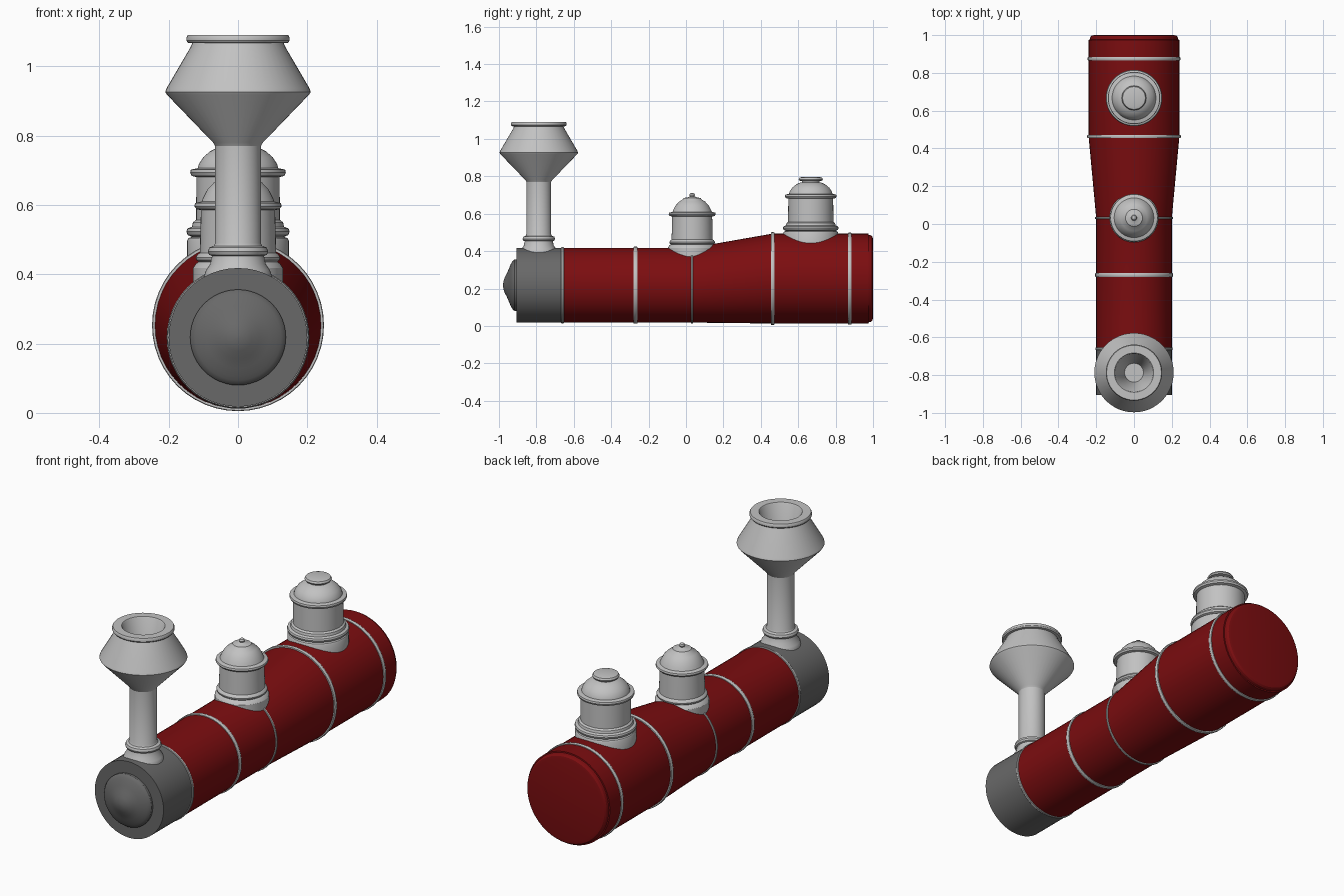
import bpy, math

def material(name, c):
    m = bpy.data.materials.new(name)
    m.diffuse_color = (*c, 1)
    return m

RED = material("deep red", (0.2, 0.004, 0.005))
LIGHT = material("light grey", (0.54, 0.54, 0.54))
DARK = material("dark grey", (0.14, 0.14, 0.14))
N = 48

def sweep(name, rings, mat, closed=False):
    """Join circular rings (r, point function) into one skin with end caps."""
    verts, faces = [], []
    for r, place in rings:
        for i in range(N):
            a = 2 * math.pi * i / N
            verts.append(place(r * math.cos(a), r * math.sin(a)))
    k = len(rings)
    for j in range(k if closed else k - 1):
        n = (j + 1) % k
        for i in range(N):
            i2 = (i + 1) % N
            faces.append((j * N + i, j * N + i2, n * N + i2, n * N + i))
    if not closed:
        faces.append(tuple(reversed(range(N))))
        faces.append(tuple(range((k - 1) * N, k * N)))
    me = bpy.data.meshes.new(name)
    me.from_pydata(verts, [], faces)
    me.materials.append(mat)
    ob = bpy.data.objects.new(name, me)
    bpy.context.collection.objects.link(ob)
    bpy.ops.object.select_all(action='DESELECT')
    ob.select_set(True)
    bpy.context.view_layer.objects.active = ob
    bpy.ops.object.shade_smooth_by_angle(angle=math.radians(30))
    return ob

def upright(name, y, profile, mat=LIGHT):
    # profile of (radius, z) turned about a vertical axis
    return sweep(name, [(r, lambda u, v, z=z: (u, y + v, z)) for r, z in profile], mat)

def along(name, profile, mat, closed=False):
    # profile of (y, radius, centre z) running front to back
    return sweep(name, [(r, lambda u, v, y=y, c=c: (-u, y, c + v))
                        for y, r, c in reversed(profile)][::-1], mat, closed)

ZF, ZB = 0.218, 0.253   # centre heights of front and rear barrel

# smokebox and its domed door
along("smokebox", [(-0.905, 0.2, ZF), (-0.66, 0.2, ZF)], DARK)
along("smokebox_door", [(y, r, ZF) for y, r in (
    (-0.978, 0.004), (-0.976, 0.02), (-0.97, 0.04), (-0.958, 0.062), (-0.946, 0.09),
    (-0.937, 0.112), (-0.93, 0.124), (-0.925, 0.132), (-0.916, 0.138), (-0.9, 0.138))], DARK)

# boiler barrel: straight, tapered, then the wide rear part
along("boiler", [(-0.66, 0.2, ZF), (0.03, 0.2, ZF), (0.46, 0.24, ZB), (0.975, 0.24, ZB),
                 (0.976, 0.234, ZB), (0.99, 0.231, ZB), (0.997, 0.224, ZB), (1.0, 0.21, ZB)], RED)

# boiler bands
for i, (y, w, r, c) in enumerate(((-0.66, 0.014, 0.204, ZF), (-0.27, 0.02, 0.206, ZF),
                                  (0.032, 0.011, 0.206, ZF), (0.463, 0.018, 0.248, ZB),
                                  (0.875, 0.018, 0.246, ZB))):
    h = w / 2
    along(f"boiler_band_{i + 1}", [(y - h, r - 0.012, c), (y - h, r - 0.002, c), (y - h * 0.6, r, c),
                                   (y + h * 0.6, r, c), (y + h, r - 0.002, c),
                                   (y + h, r - 0.012, c)], LIGHT, closed=True)

# chimney with flared base, diamond top and hollow mouth
upright("chimney", -0.787, [
    (0.098, 0.37), (0.098, 0.395), (0.092, 0.412), (0.08, 0.43), (0.075, 0.453), (0.083, 0.456),
    (0.087, 0.465), (0.083, 0.477), (0.07, 0.482), (0.066, 0.49), (0.066, 0.77), (0.072, 0.78),
    (0.205, 0.918), (0.21, 0.926), (0.206, 0.937), (0.137, 1.055), (0.132, 1.067), (0.145, 1.068),
    (0.149, 1.074), (0.149, 1.083), (0.145, 1.09), (0.104, 1.09), (0.1, 1.085), (0.05, 0.8)])

# small sand dome with finial
upright("sand_dome", 0.033, [
    (0.13, 0.35), (0.13, 0.418), (0.122, 0.43), (0.114, 0.436), (0.12, 0.441), (0.122, 0.449),
    (0.117, 0.457), (0.11, 0.462), (0.107, 0.585), (0.12, 0.588), (0.126, 0.596), (0.124, 0.605),
    (0.105, 0.61), (0.1, 0.622), (0.088, 0.645), (0.07, 0.664), (0.05, 0.677), (0.045, 0.684),
    (0.022, 0.688), (0.012, 0.693), (0.015, 0.7), (0.011, 0.708), (0.003, 0.712)])

# large steam dome with cap
upright("steam_dome", 0.667, [
    (0.147, 0.42), (0.147, 0.497), (0.143, 0.504), (0.133, 0.508), (0.145, 0.513), (0.149, 0.523),
    (0.146, 0.532), (0.133, 0.537), (0.13, 0.55), (0.121, 0.557), (0.12, 0.68), (0.134, 0.684),
    (0.138, 0.693), (0.136, 0.702), (0.116, 0.706), (0.113, 0.718), (0.1, 0.738), (0.08, 0.755),
    (0.06, 0.765), (0.048, 0.768), (0.048, 0.775), (0.062, 0.777), (0.065, 0.784), (0.06, 0.793),
    (0.045, 0.797)])

# consistent outward normals
import bmesh
for ob in bpy.context.collection.objects:
    bm = bmesh.new()
    bm.from_mesh(ob.data)
    bmesh.ops.recalc_face_normals(bm, faces=bm.faces)
    bm.to_mesh(ob.data)
    bm.free()
